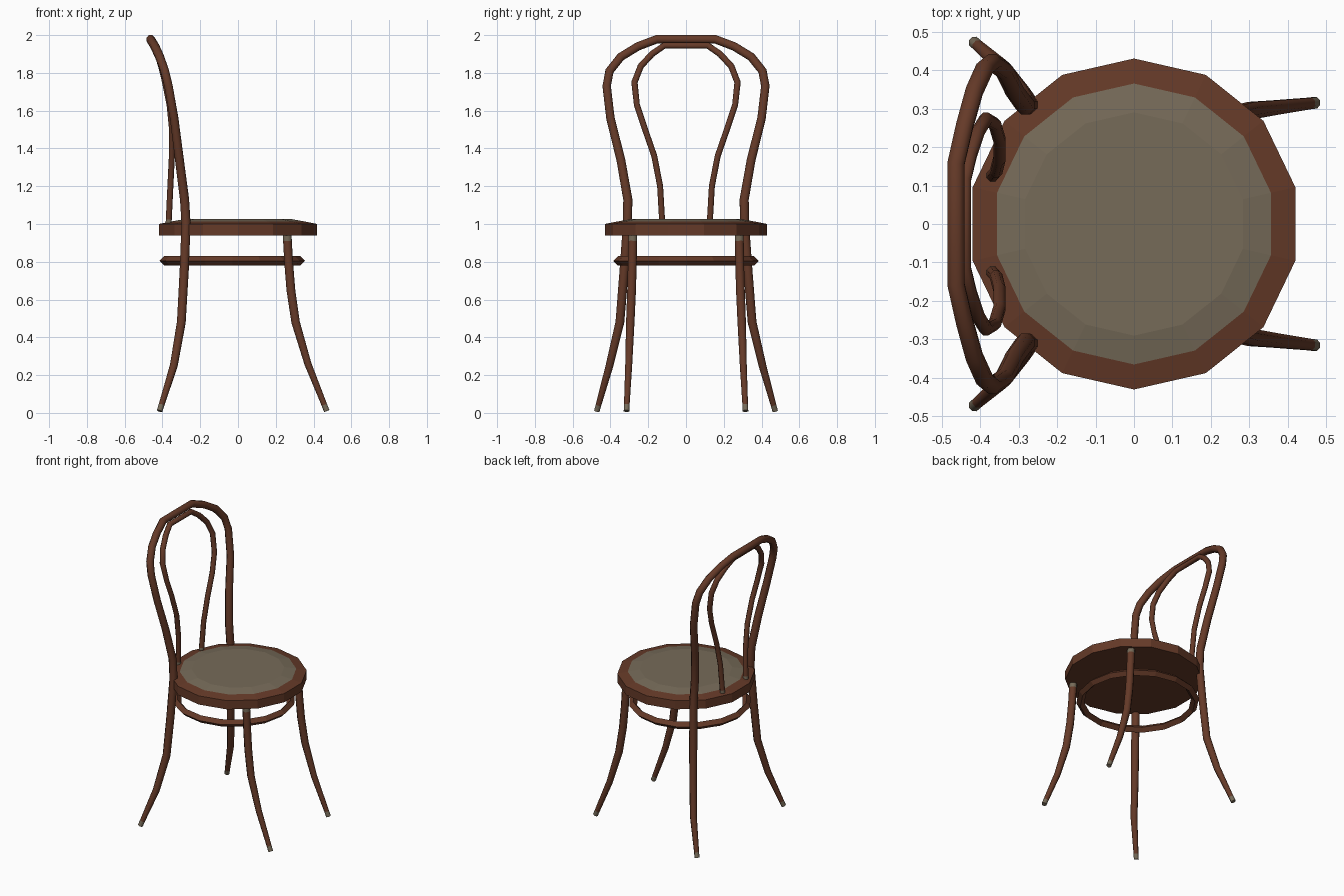
import bpy, bmesh, math
from mathutils import Vector

if "Cube" in bpy.data.objects:
    bpy.data.objects.remove(bpy.data.objects["Cube"])


def material(name, rgb):
    m = bpy.data.materials.new(name)
    m.diffuse_color = (*rgb, 1)
    m.use_nodes = True
    m.node_tree.nodes["Principled BSDF"].inputs["Base Color"].default_value = m.diffuse_color
    return m


WOOD = material("dark brown wood", (0.13, 0.042, 0.021))
CANE = material("taupe cane", (0.18, 0.145, 0.098))


def finish(name, bm, smooth=None):
    bmesh.ops.recalc_face_normals(bm, faces=bm.faces)
    me = bpy.data.meshes.new(name)
    bm.to_mesh(me)
    bm.free()
    me.materials.append(WOOD)
    me.materials.append(CANE)
    ob = bpy.data.objects.new(name, me)
    bpy.context.collection.objects.link(ob)
    if smooth:
        bpy.context.view_layer.objects.active = ob
        ob.select_set(True)
        bpy.ops.object.shade_smooth_by_angle(angle=math.radians(smooth))
        ob.select_set(False)
    return ob


def tube(name, path, sides=8):
    """Bent rod through (x, y, z, radius) points; the short end pieces are taupe."""
    pts = [Vector(p[:3]) for p in path]
    rad = [p[3] for p in path]
    # short tips at both ends
    for end, nxt, at in ((0, 1, 1), (-1, -2, -1)):
        d = (pts[nxt] - pts[end]).normalized() * 0.035
        new, r = pts[end] + d, rad[end]
        pts.insert(at, new)
        rad.insert(at, r)
    bm = bmesh.new()
    rings = []
    n = len(pts)
    for i, p in enumerate(pts):
        t = Vector()
        if i > 0:
            t += (p - pts[i - 1]).normalized()
        if i < n - 1:
            t += (pts[i + 1] - p).normalized()
        t.normalize()
        u = Vector((1, 0, 0))
        u = (u - t * t.dot(u)).normalized()
        v = t.cross(u)
        ring = []
        for k in range(sides):
            a = 2 * math.pi * (k + 0.5) / sides
            co = p + (u * math.cos(a) + v * math.sin(a)) * rad[i]
            co.z = max(co.z, 0)
            ring.append(bm.verts.new(co))
        rings.append(ring)
    for i in range(n - 1):
        for k in range(sides):
            j = (k + 1) % sides
            f = bm.faces.new((rings[i][k], rings[i][j], rings[i + 1][j], rings[i + 1][k]))
            f.material_index = 1 if i in (0, n - 2) else 0
    for ring in (rings[0], rings[-1]):
        bm.faces.new(ring).material_index = 1
    return finish(name, bm, 50)


def lathe(name, profile, sides, start, cx=0.0, closed=False, cane_from=99):
    """Revolve (radius, z) points; bands from cane_from on are taupe."""
    bm = bmesh.new()
    rings = []
    for r, z in profile:
        rings.append([bm.verts.new((cx + r * math.cos(start + 2 * math.pi * k / sides),
                                    r * math.sin(start + 2 * math.pi * k / sides), z))
                      for k in range(sides)])
    n = len(rings)
    for i in range(n if closed else n - 1):
        a, b = rings[i], rings[(i + 1) % n]
        for k in range(sides):
            j = (k + 1) % sides
            f = bm.faces.new((a[k], a[j], b[j], b[k]))
            f.material_index = 1 if i >= cane_from else 0
    if not closed:
        bm.faces.new(rings[0])
        bm.faces.new(rings[-1]).material_index = 1
    return finish(name, bm)


def arch(half):
    """Mirror a half path across y = 0 into one continuous hoop."""
    return half + [(x, -y, z, r) for x, y, z, r in reversed(half)]


# Seat: wooden rim with a slightly raised cane panel
lathe("seat", [(0.43, 0.94), (0.43, 1.0), (0.365, 1.013), (0.29, 1.026)],
      14, math.pi / 2, cane_from=2)

# Stretcher ring below the seat, diamond cross-section
lathe("stretcher_ring", [(0.385, 0.805), (0.36, 0.83), (0.335, 0.805), (0.36, 0.78)],
      16, 0, cx=-0.03, closed=True)

# Back legs and outer back hoop, one bent rod
tube("back_legs_and_hoop", arch([
    (-0.415, -0.472, 0.01, 0.016), (-0.34, -0.405, 0.25, 0.022),
    (-0.30, -0.35, 0.48, 0.025), (-0.285, -0.328, 0.75, 0.026),
    (-0.275, -0.31, 1.0, 0.026), (-0.283, -0.308, 1.13, 0.026),
    (-0.31, -0.345, 1.34, 0.025), (-0.338, -0.40, 1.56, 0.024),
    (-0.368, -0.42, 1.73, 0.024), (-0.388, -0.405, 1.81, 0.024),
    (-0.415, -0.345, 1.885, 0.024), (-0.44, -0.255, 1.94, 0.024),
    (-0.463, -0.155, 1.978, 0.024)]))

# Inner back hoop
tube("inner_back_hoop", arch([
    (-0.368, -0.125, 0.99, 0.017), (-0.358, -0.137, 1.2, 0.017),
    (-0.350, -0.168, 1.36, 0.017), (-0.350, -0.22, 1.51, 0.017),
    (-0.362, -0.26, 1.63, 0.017), (-0.385, -0.273, 1.75, 0.018),
    (-0.405, -0.24, 1.835, 0.018), (-0.425, -0.18, 1.90, 0.018),
    (-0.44, -0.115, 1.945, 0.018)]))

# Front legs
for side, s in (("left", 1), ("right", -1)):
    tube("front_leg_" + side, [
        (0.26, s * 0.282, 0.945, 0.025), (0.268, s * 0.284, 0.80, 0.025),
        (0.28, s * 0.288, 0.65, 0.025), (0.305, s * 0.295, 0.48, 0.024),
        (0.37, s * 0.303, 0.26, 0.02), (0.47, s * 0.315, 0.01, 0.016)])
